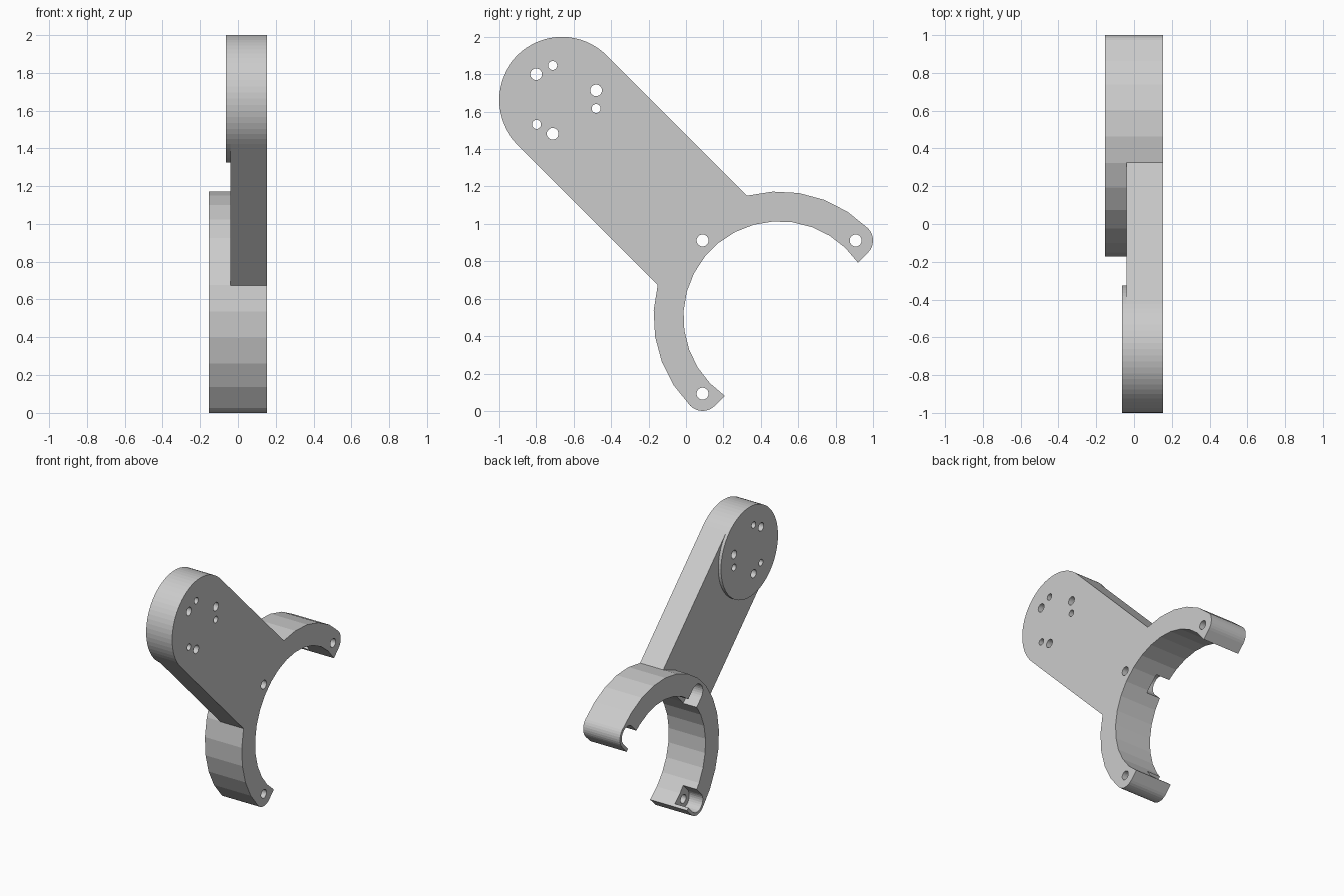
import bpy, bmesh
from math import sin, cos, radians, degrees, asin, sqrt

if "Cube" in bpy.data.objects:
    bpy.data.objects.remove(bpy.data.objects["Cube"], do_unlink=True)

# Main dimensions
RING = (0.498, 0.502)                 # ring centre (y, z)
R_OUT, R_IN, R_BOLT, R_TIP = 0.6715, 0.512, 0.579, 0.0925
PIVOT, R_ARM = (-0.6625, 1.6625), 0.3375
X_FACE, X_ARM, X_BOSS, X_RING = 0.1525, -0.04, -0.063, -0.1525

grey = bpy.data.materials.new("plain grey")
grey.use_nodes = True
grey.diffuse_color = (0.6, 0.6, 0.6, 1)
grey.node_tree.nodes["Principled BSDF"].inputs["Base Color"].default_value = (0.6, 0.6, 0.6, 1)


def polar(centre, radius, angle):
    a = radians(angle)
    return (centre[0] + radius * cos(a), centre[1] + radius * sin(a))


def arc(centre, radius, start, end, steps):
    return [polar(centre, radius, start + (end - start) * i / steps) for i in range(steps + 1)]


def prism(name, outline, x0, x1):
    """Extrude a (y, z) outline from x0 to x1."""
    bm = bmesh.new()
    face = bm.faces.new([bm.verts.new((x0, y, z)) for y, z in outline])
    new = bmesh.ops.extrude_face_region(bm, geom=[face])["geom"]
    bmesh.ops.translate(bm, vec=(x1 - x0, 0, 0),
                        verts=[v for v in new if isinstance(v, bmesh.types.BMVert)])
    bmesh.ops.recalc_face_normals(bm, faces=bm.faces)
    mesh = bpy.data.meshes.new(name)
    bm.to_mesh(mesh)
    bm.free()
    mesh.materials.append(grey)
    obj = bpy.data.objects.new(name, mesh)
    bpy.context.collection.objects.link(obj)
    return obj


def combine(target, tool, operation):
    mod = target.modifiers.new(operation, "BOOLEAN")
    mod.operation, mod.solver, mod.object = operation, "EXACT", tool
    bpy.context.view_layer.objects.active = target
    bpy.ops.object.modifier_apply(modifier=mod.name)
    bpy.data.objects.remove(tool, do_unlink=True)


def drill(target, centre, radius):
    hole = arc(centre, radius, 0, 360, 24)[:-1]
    combine(target, prism("hole_cutter", hole, -0.3, 0.3), "DIFFERENCE")


# Open ring with rounded tips
bolts = {a: polar(RING, R_BOLT, a) for a in (45, 135, 225)}
over = degrees(asin(R_TIP / R_IN))
outline = arc(RING, R_OUT, 45, 225, 15)
outline += arc(bolts[225], R_TIP, 225, 315, 8)[1:]
outline += arc(RING, R_IN, 225 + over, 45 - over, 17)
outline += arc(bolts[45], R_TIP, -45, 45, 8)[:-1]
bracket = prism("clamp_bracket", outline, X_RING, X_FACE)

# Straight arm, ending inside the ring wall
reach = sqrt(0.55 ** 2 + R_ARM ** 2)
spread = degrees(asin(R_ARM / reach))
arm_outline = arc(PIVOT, R_ARM, 45, 225, 32)
arm_outline += [polar(RING, reach, 135 + spread), polar(RING, reach, 135 - spread)]
combine(bracket, prism("arm", arm_outline, X_ARM, X_FACE), "UNION")

# Raised round pad at the arm's end
pad = arc(PIVOT, R_ARM, 45, 405, 64)[:-1]
combine(bracket, prism("pad", pad, X_BOSS, X_FACE), "UNION")

# Bolt holes with slots that open into the bore
for angle, centre in bolts.items():
    slot = arc(centre, 0.07, angle - 90, angle + 90, 14)
    slot += [polar(p, -0.2, angle) for p in (slot[-1], slot[0])]
    combine(bracket, prism("slot_cutter", slot, -0.3, X_ARM), "DIFFERENCE")
    drill(bracket, centre, 0.032)

# Large and small mounting holes through the pad
for centre in ((-0.8, 1.8), (-0.48, 1.714), (-0.712, 1.482)):
    drill(bracket, centre, 0.031)
for centre in ((-0.712, 1.847), (-0.48, 1.617), (-0.798, 1.532)):
    drill(bracket, centre, 0.024)
